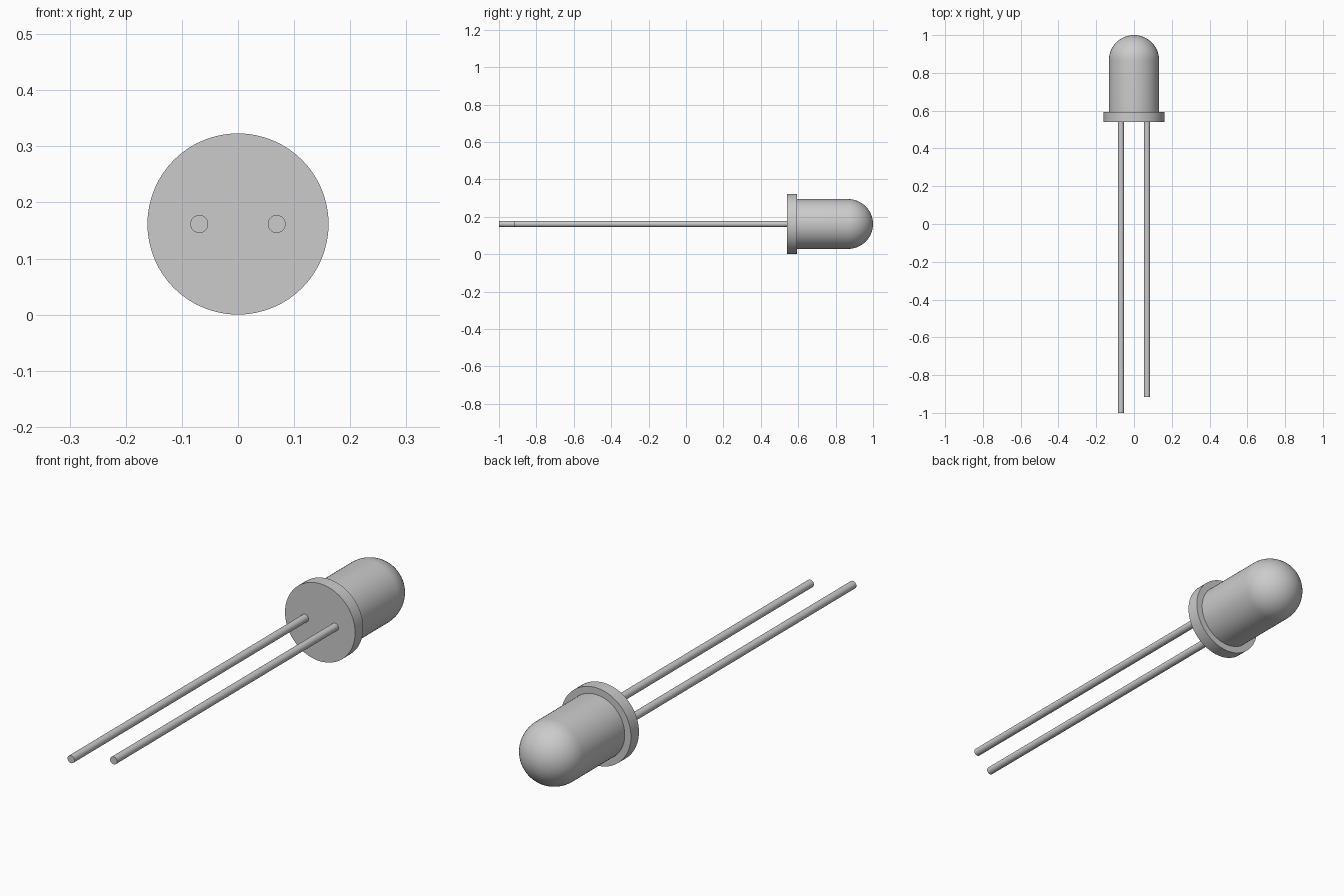
import bpy, bmesh, math
from mathutils import Vector

old = bpy.data.objects.get("Cube")
if old:
    bpy.data.objects.remove(old, do_unlink=True)

FLANGE_R = 0.1615   # also the height of the main axis
BULB_R = 0.133
LEAD_R = 0.016
FLANGE_Y = 0.54

grey = bpy.data.materials.new("plain grey")
grey.use_nodes = True
colour = (0.6, 0.6, 0.6, 1)
grey.diffuse_color = colour
grey.node_tree.nodes["Principled BSDF"].inputs["Base Color"].default_value = colour


def lathe(name, profile, x=0, steps=64):
    """Turn a (radius, y) profile around an axis parallel to y."""
    bm = bmesh.new()
    verts = [bm.verts.new((r, y, 0)) for r, y in profile]
    edges = [bm.edges.new(pair) for pair in zip(verts, verts[1:])]
    bmesh.ops.spin(bm, geom=verts + edges, cent=(0, 0, 0), axis=(0, 1, 0),
                   angle=math.tau, steps=steps, use_duplicate=False)
    bmesh.ops.remove_doubles(bm, verts=bm.verts, dist=1e-5)
    bmesh.ops.recalc_face_normals(bm, faces=bm.faces)
    mesh = bpy.data.meshes.new(name)
    bm.to_mesh(mesh)
    bm.free()
    mesh.materials.append(grey)
    obj = bpy.data.objects.new(name, mesh)
    obj.location = Vector((x, 0, FLANGE_R))
    bpy.context.collection.objects.link(obj)
    bpy.ops.object.select_all(action='DESELECT')
    obj.select_set(True)
    bpy.context.view_layer.objects.active = obj
    bpy.ops.object.shade_smooth_by_angle(angle=math.radians(35))
    return obj


# Lens body: flat base, wide flange, straight wall and round dome
dome_y = 1 - BULB_R
body = [(0, FLANGE_Y), (FLANGE_R, FLANGE_Y), (FLANGE_R, 0.593), (BULB_R, 0.593)]
for i in range(17):
    a = math.pi / 2 * i / 16
    body.append((BULB_R * math.cos(a), dome_y + BULB_R * math.sin(a)))
lathe("lens_body", body)

# Wire leads: the right one is longer
for name, x, tip in (("long_lead", -0.069, -1), ("short_lead", 0.069, -0.917)):
    lathe(name, [(0, tip), (LEAD_R, tip), (LEAD_R, FLANGE_Y + 0.01), (0, FLANGE_Y + 0.01)],
          x=x, steps=32)
